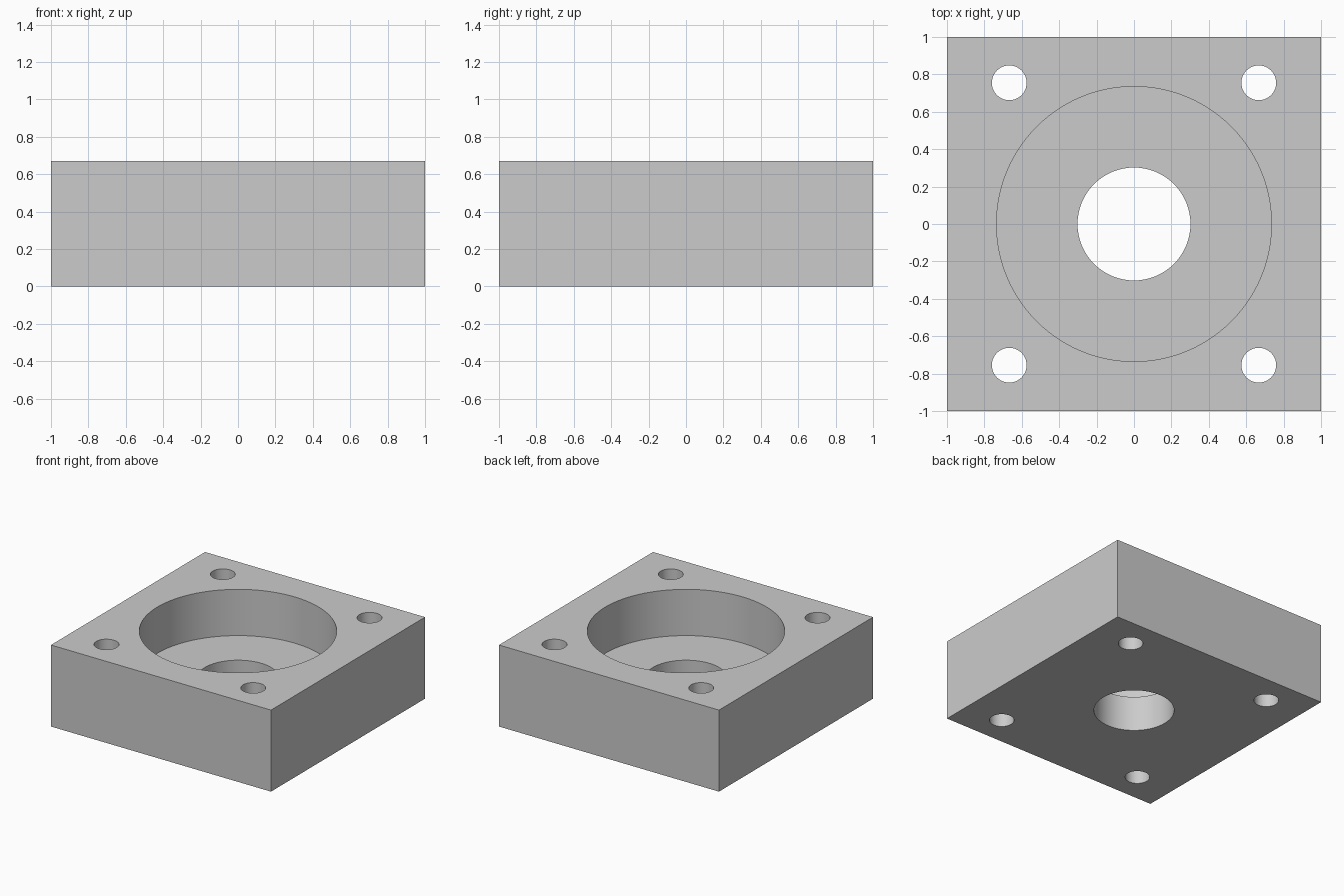
import bpy
import math

old = bpy.data.objects.get("Cube")
if old:
    bpy.data.objects.remove(old, do_unlink=True)

HEIGHT = 0.67
FLOOR = 0.29          # level of the recess floor
RECESS_RADIUS = 0.735
BORE_RADIUS = 0.302
BOLT_RADIUS = 0.093
BOLT_X, BOLT_Y = 0.667, 0.755

# Plain grey material
grey = bpy.data.materials.new("plain_grey")
grey.use_nodes = True
colour = (0.6, 0.6, 0.6, 1)
grey.diffuse_color = colour
grey.node_tree.nodes["Principled BSDF"].inputs["Base Color"].default_value = colour

# Square block
bpy.ops.mesh.primitive_cube_add(size=2, location=(0, 0, HEIGHT / 2))
block = bpy.context.object
block.name = "mounting_block"
block.scale.z = HEIGHT / 2
bpy.ops.object.transform_apply(location=True, rotation=False, scale=True)
block.data.materials.append(grey)


def drill(name, x, y, radius, bottom, sides):
    """Cut a round hole from the given level up through the top."""
    top = HEIGHT + 0.2
    bpy.ops.mesh.primitive_cylinder_add(
        vertices=sides, radius=radius, depth=top - bottom,
        location=(x, y, (top + bottom) / 2))
    cutter = bpy.context.object
    cutter.name = name
    cutter.hide_render = True
    cutter.data.materials.append(grey)
    cut = block.modifiers.new(name, "BOOLEAN")
    cut.operation = "DIFFERENCE"
    cut.solver = "EXACT"
    cut.object = cutter
    bpy.context.view_layer.objects.active = block
    bpy.ops.object.modifier_apply(modifier=cut.name)
    bpy.data.objects.remove(cutter, do_unlink=True)


# Wide recess, central through bore and four bolt holes
drill("recess_cutter", 0, 0, RECESS_RADIUS, FLOOR, 96)
drill("bore_cutter", 0, 0, BORE_RADIUS, -0.2, 64)
for sx in (-1, 1):
    for sy in (-1, 1):
        drill("bolt_hole_cutter", sx * BOLT_X, sy * BOLT_Y, BOLT_RADIUS, -0.2, 40)

# Smooth hole walls, crisp rims
bpy.ops.object.select_all(action="DESELECT")
block.select_set(True)
bpy.context.view_layer.objects.active = block
bpy.ops.object.shade_smooth_by_angle(angle=math.radians(30))
